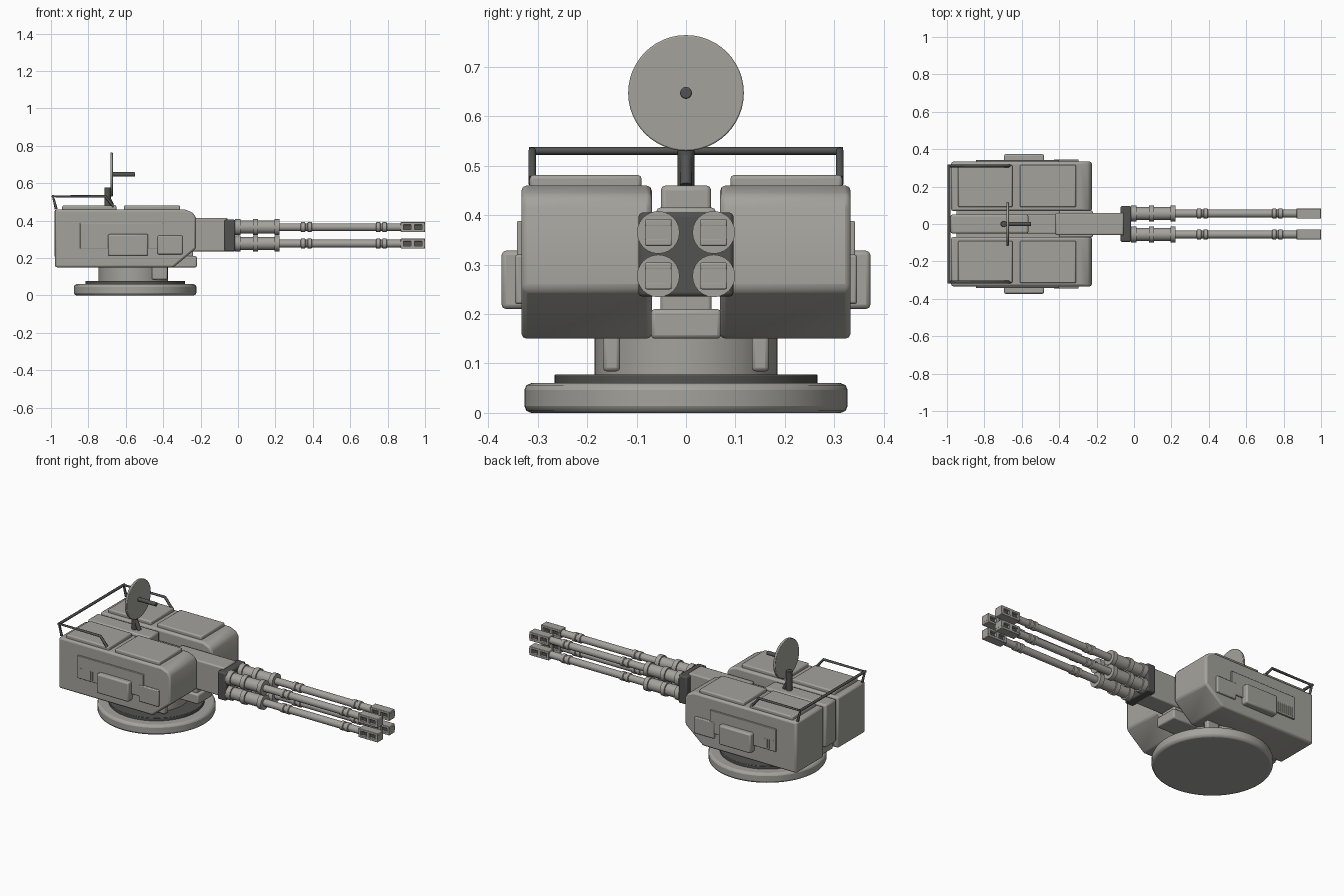
import bpy, math
from mathutils import Vector

if "Cube" in bpy.data.objects:
    bpy.data.objects.remove(bpy.data.objects["Cube"])

dark = bpy.data.materials.new("dark_metal")
dark.diffuse_color = (0.085, 0.085, 0.083, 1)
dark.use_nodes = True
dark.node_tree.nodes["Principled BSDF"].inputs["Base Color"].default_value = dark.diffuse_color
grey = bpy.data.materials.new("grey_paint")
grey.diffuse_color = (0.37, 0.365, 0.335, 1)
grey.use_nodes = True
grey.node_tree.nodes["Principled BSDF"].inputs["Base Color"].default_value = grey.diffuse_color


def finish(ob, name, bevel=0, mat=None, segs=2):
    ob.name = name
    ob.data.materials.append(mat or grey)
    if bevel:
        m = ob.modifiers.new("bevel", 'BEVEL')
        m.width, m.segments, m.limit_method = bevel, segs, 'ANGLE'
    bpy.ops.object.select_all(action='DESELECT')
    ob.select_set(True)
    bpy.context.view_layer.objects.active = ob
    bpy.ops.object.shade_smooth_by_angle(angle=math.radians(50))
    if bevel:  # soft shading runs over the bevelled edges
        ob.data.shade_smooth()
    return ob


def box(name, x, y, z, bevel=0.006, mat=None):
    bpy.ops.mesh.primitive_cube_add(size=1)
    ob = bpy.context.object
    ob.location = [(a[0] + a[1]) / 2 for a in (x, y, z)]
    ob.scale = [abs(a[1] - a[0]) for a in (x, y, z)]
    bpy.ops.object.transform_apply(location=False, rotation=False, scale=True)
    return finish(ob, name, bevel, mat)


def rod(name, a, b, r, bevel=0, mat=None, sides=24):
    a, b = Vector(a), Vector(b)
    bpy.ops.mesh.primitive_cylinder_add(vertices=sides, radius=r, depth=(b - a).length,
                                        location=(a + b) / 2)
    ob = bpy.context.object
    ob.rotation_euler = (b - a).to_track_quat('Z', 'Y').to_euler()
    return finish(ob, name, bevel, mat)


def lathe_x(name, prof, y, z, n=24):
    # revolve (x, r) pairs around the barrel axis
    verts = [(x, y + r * math.cos(2 * math.pi * i / n), z + r * math.sin(2 * math.pi * i / n))
             for x, r in prof for i in range(n)]
    faces = [(k * n + i, k * n + (i + 1) % n, (k + 1) * n + (i + 1) % n, (k + 1) * n + i)
             for k in range(len(prof) - 1) for i in range(n)]
    last = (len(prof) - 1) * n
    faces += [tuple(range(n))[::-1], tuple(range(last, last + n))]
    return mesh(name, verts, faces)


def mesh(name, verts, faces, bevel=0):
    me = bpy.data.meshes.new(name)
    me.from_pydata(verts, [], faces)
    ob = bpy.data.objects.new(name, me)
    bpy.context.collection.objects.link(ob)
    finish(ob, name, bevel)
    bpy.ops.object.mode_set(mode='EDIT')
    bpy.ops.mesh.select_all(action='SELECT')
    bpy.ops.mesh.normals_make_consistent(inside=False)
    bpy.ops.object.mode_set(mode='OBJECT')
    return ob


def extrude_y(name, prof, y0, y1, bevel):
    n = len(prof)
    verts = [(x, y, z) for y in (y0, y1) for x, z in prof]
    faces = [tuple(range(n)), tuple(range(n, 2 * n))[::-1]]
    faces += [(i, i + n, (i + 1) % n + n, (i + 1) % n) for i in range(n)]
    return mesh(name, verts, faces, bevel)


# Round base and turntable
CX = -0.55
rod("base_disc", (CX, 0, 0), (CX, 0, 0.06), 0.327, 0.014, sides=64)
rod("turntable_ring", (CX, 0, 0.055), (CX, 0, 0.078), 0.266, 0.003, dark, 64)
rod("pedestal", (CX - 0.01, 0, 0.07), (CX - 0.01, 0, 0.18), 0.185, sides=64)

# Central body between the housings
box("core_body", (-0.955, -0.24), (-0.052, 0.052), (0.15, 0.405))
box("core_top", (-0.98, -0.565), (-0.051, 0.051), (0.20, 0.46), 0.01)
box("core_foot", (-0.40, -0.22), (-0.071, 0.071), (0.15, 0.21), 0.008)
box("core_underside", (-0.95, -0.36), (-0.10, 0.10), (0.155, 0.19))
box("gun_cradle", (-0.42, -0.055), (-0.06, 0.06), (0.235, 0.415), 0.008)
box("mantlet", (-0.072, -0.015), (-0.096, 0.096), (0.235, 0.405), 0.008, dark)

# Mirrored side housings with panels, hatches and boxes
shell = [(-0.978, 0.15), (-0.345, 0.15), (-0.225, 0.25), (-0.225, 0.415),
         (-0.24, 0.442), (-0.285, 0.46), (-0.978, 0.46)]
for s, side in ((-1, "front"), (1, "back")):
    y0, y1 = sorted((s * 0.069, s * 0.333))
    extrude_y(side + "_housing", shell, y0, y1, 0.011)
    for x in ((-0.94, -0.65), (-0.61, -0.31)):
        box(side + "_roof_hatch", x, (s * 0.09, s * 0.316), (0.45, 0.481), 0.007)
    box(side + "_side_panel", (-0.845, -0.40), (s * 0.31, s * 0.342), (0.25, 0.388), 0.003)
    box(side + "_side_box", (-0.695, -0.48), (s * 0.31, s * 0.373), (0.21, 0.328), 0.009)
    box(side + "_small_box", (-0.43, -0.297), (s * 0.31, s * 0.346), (0.22, 0.32), 0.005)
    for i in range(8):
        x = -0.83 + i * 0.014
        box(side + "_vent_slat", (x, x + 0.006), (s * 0.335, s * 0.3432), (0.26, 0.315), 0)
    box(side + "_pedestal_lug", (-0.46, -0.377), (s * 0.133, s * 0.168), (0.084, 0.18), 0.008)

# Rear guard rail
rail = [(-0.665, 0.475), (-0.71, 0.53), (-0.989, 0.53), (-0.972, 0.462)]
cu = bpy.data.curves.new("rail", 'CURVE')
cu.dimensions, cu.bevel_depth, cu.bevel_resolution, cu.use_fill_caps = '3D', 0.008, 2, True
paths = [[(x, s * 0.311, z) for x, z in rail] for s in (-1, 1)]
paths.append([(-0.989, -0.318, 0.53), (-0.989, 0.318, 0.53)])
for p in paths:
    sp = cu.splines.new('POLY')
    sp.points.add(len(p) - 1)
    for pt, co in zip(sp.points, p):
        pt.co = (*co, 1)
cu.materials.append(dark)
bpy.context.collection.objects.link(bpy.data.objects.new("guard_rail", cu))

# Radar dish on its mast
rod("dish_mast", (-0.697, 0, 0.44), (-0.697, 0, 0.578), 0.017, 0.003, dark)
rod("dish_mast_brace", (-0.665, 0, 0.46), (-0.697, 0, 0.53), 0.012, 0, dark)
rod("dish_plate", (-0.683, 0, 0.647), (-0.669, 0, 0.647), 0.117, 0.003, sides=48)
rod("dish_feed", (-0.675, 0, 0.647), (-0.55, 0, 0.647), 0.012, 0.003, dark)

# Four barrels: ringed sleeve, collared tube and slotted muzzle
R, S, B, C = 0.043, 0.035, 0.021, 0.0265
prof = [(-0.017, R), (0.013, R), (0.013, S), (0.08, S), (0.08, R), (0.108, R), (0.108, S),
        (0.195, S), (0.195, R), (0.222, R), (0.222, B)]
for x in (0.335, 0.37, 0.737, 0.77):
    prof += [(x, B), (x + 0.003, C), (x + 0.023, C), (x + 0.026, B)]
prof += [(0.88, B)]
for y in (-0.056, 0.056):
    for z in (0.277, 0.365):
        lathe_x("barrel", prof, y, z)
        h = 0.027
        for zz in ((z - h, z - 0.012), (z + 0.012, z + h)):
            box("muzzle_plate", (0.87, 1.0), (y - h, y + h), zz, 0.003)
        for x in ((0.87, 0.884), (0.925, 0.943), (0.984, 1.0)):
            box("muzzle_wall", x, (y - h, y + h), (z - 0.014, z + 0.014), 0)
        box("muzzle_core", (0.875, 0.995), (y - 0.012, y + 0.012), (z - 0.014, z + 0.014), 0, dark)
